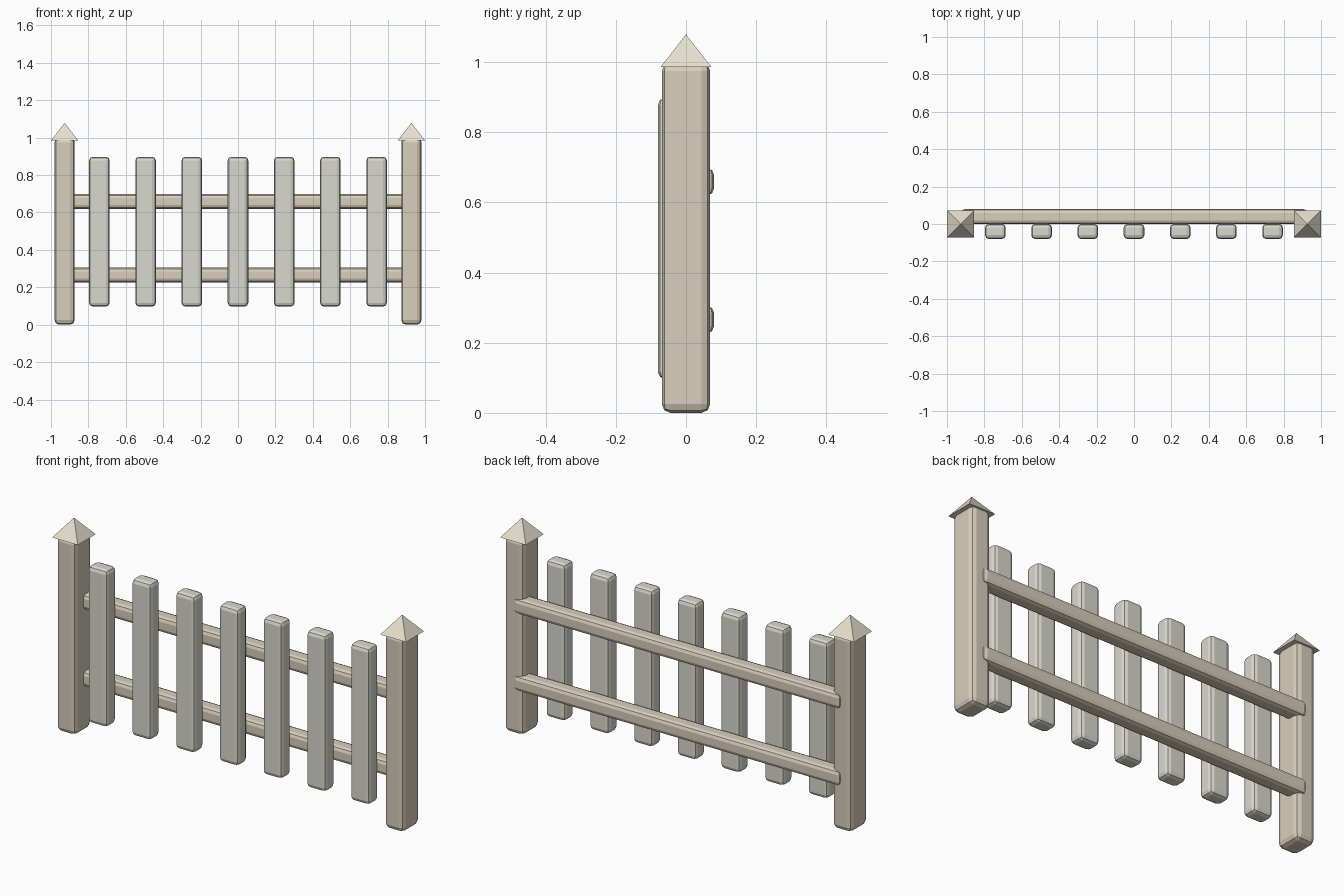
import bpy, math

if "Cube" in bpy.data.objects:
    bpy.data.objects.remove(bpy.data.objects["Cube"])


def material(name, rgb):
    m = bpy.data.materials.new(name)
    m.diffuse_color = (*rgb, 1)
    m.use_nodes = True
    m.node_tree.nodes["Principled BSDF"].inputs["Base Color"].default_value = m.diffuse_color
    return m


POST_WOOD = material("post_wood", (0.69, 0.62, 0.50))
PICKET_PAINT = material("picket_paint", (0.70, 0.69, 0.62))
CAP_WOOD = material("cap_wood", (0.80, 0.75, 0.62))


def bevelled_box(name, lo, hi, bevel, mat):
    """Box between two corners with two-step rounded edges."""
    centre = [(a + b) / 2 for a, b in zip(lo, hi)]
    bpy.ops.mesh.primitive_cube_add(size=1, location=centre)
    ob = bpy.context.object
    ob.name = name
    ob.scale = [b - a for a, b in zip(lo, hi)]
    bpy.ops.object.transform_apply(location=False, rotation=False, scale=True)
    mod = ob.modifiers.new("rounded_edges", 'BEVEL')
    mod.width = bevel
    mod.segments = 2
    ob.data.materials.append(mat)
    return ob


# End posts with pyramid caps
for side, x in (("left", -0.927), ("right", 0.927)):
    bevelled_box(f"post_{side}", (x - 0.054, -0.069, 0), (x + 0.054, 0.069, 1.0),
                 0.025, POST_WOOD)
    bpy.ops.mesh.primitive_cone_add(vertices=4, radius1=0.0725 * math.sqrt(2), depth=0.093,
                                    location=(x, 0, 0.986 + 0.093 / 2),
                                    rotation=(0, 0, math.pi / 4))
    cap = bpy.context.object
    cap.name = f"post_cap_{side}"
    cap.data.materials.append(CAP_WOOD)

# Horizontal rails behind the pickets
for level, z in (("lower", 0.266), ("upper", 0.659)):
    bevelled_box(f"rail_{level}", (-0.924, 0.0, z - 0.039), (0.924, 0.08, z + 0.039),
                 0.02, POST_WOOD)

# Evenly spaced pickets in front of the rails
for i in range(7):
    x = (i - 3) * 0.247
    bevelled_box(f"picket_{i + 1}", (x - 0.055, -0.08, 0.097), (x + 0.055, 0.0, 0.898),
                 0.02, PICKET_PAINT)
